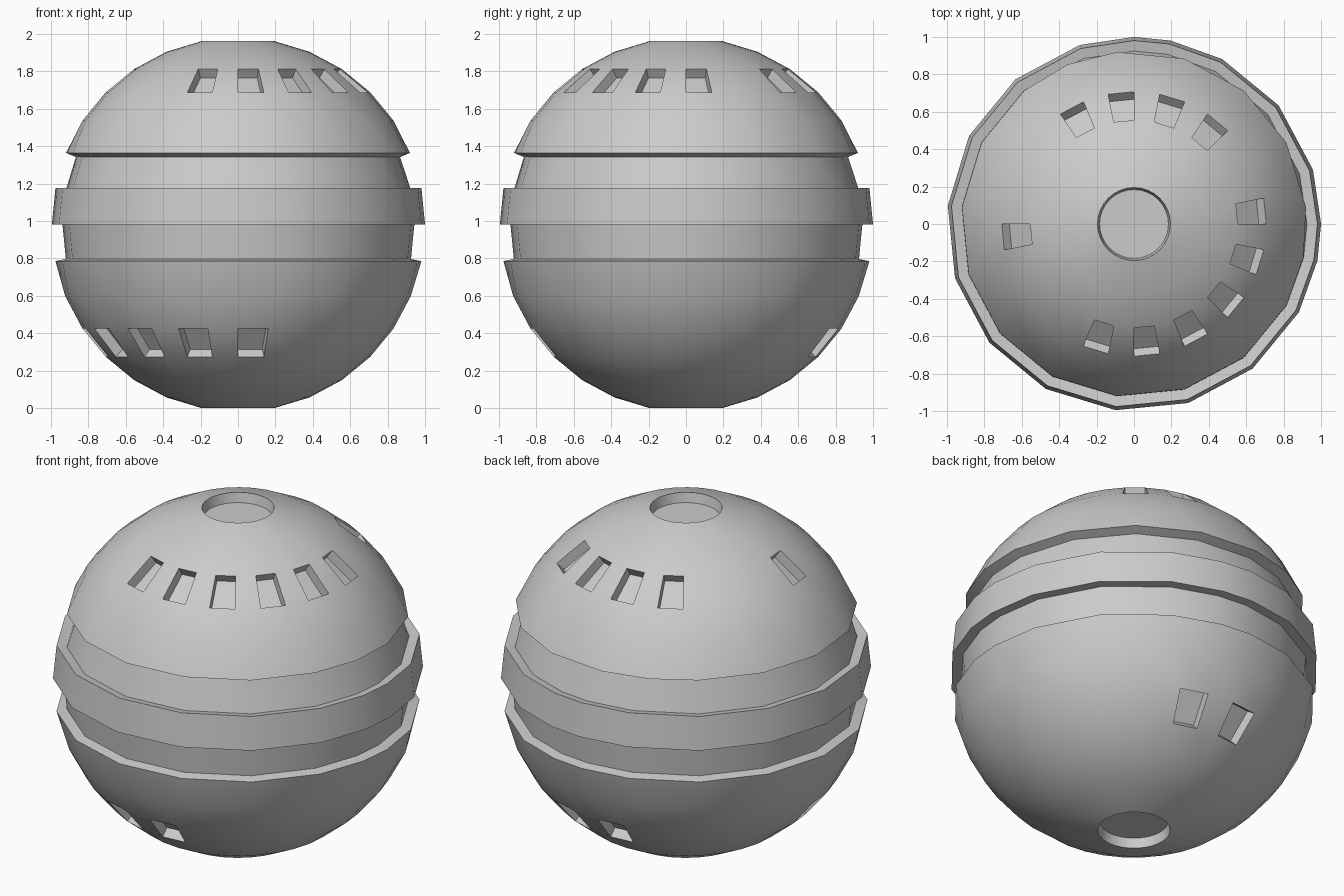
import bpy, bmesh, math
from mathutils import Vector

if "Cube" in bpy.data.objects:
    bpy.data.objects.remove(bpy.data.objects["Cube"])

SEG, ROWS = 32, 16          # sphere grid
STEP = 2 * math.pi / SEG
CZ = math.cos(math.pi / ROWS)   # centre height: flattened poles sit on z = 0
DEPTH = 0.943               # recess scale towards the centre


def column(row, j):
    """Column position; the rim and band rows are simplified by merging pairs."""
    if row == 6:
        if j in (10, 31):
            return j
        start = j - j % 2 if j < 10 else (j if j % 2 else j - 1)
        return start + 0.5
    if row in (7, 8, 9):
        if j in (0, 7, 8, 31):
            return j
        return (j if j % 2 else j - 1) + 0.5
    return j


bm = bmesh.new()

# Shared grid of points on the sphere (centred on the origin for now)
pts = {}


def point(row, j):
    c = column(row, j % SEG)
    if (row, c) not in pts:
        t, a = row * math.pi / ROWS, c * STEP
        pts[row, c] = bm.verts.new((math.sin(t) * math.cos(a),
                                    math.sin(t) * math.sin(a), math.cos(t)))
    return pts[row, c]


# Shell faces, remembered by row and column
shell = {}
for row in range(1, ROWS - 1):
    for j in range(SEG):
        loop = [point(row, j), point(row + 1, j), point(row + 1, j + 1), point(row, j + 1)]
        loop = list(dict.fromkeys(loop))
        if len(loop) > 2:
            shell[row, j] = bm.faces.new(loop)

# Flat end discs
top_disc = bm.faces.new([point(1, j) for j in range(SEG)])
bottom_disc = bm.faces.new([point(ROWS - 1, j) for j in reversed(range(SEG))])

# Recessed areas: end discs, two grooves and the rows of small windows
recess = {top_disc, bottom_disc}
recess |= {f for (row, j), f in shell.items() if row in (6, 8)}
recess |= {shell[3, j] for j in (0, 4, 6, 8, 10, 16, 22, 24, 26, 28, 30)}
recess |= {shell[11, j] for j in (6, 8, 16, 18, 20, 22, 24)}

inner = {}


def sunk(v):
    if v not in inner:
        inner[v] = bm.verts.new(v.co * DEPTH)
    return inner[v]


floors = [list(f.verts) for f in recess]
walls = []
for f in recess:
    for lp in f.loops:
        if sum(g in recess for g in lp.edge.link_faces) == 1:
            walls.append((lp.vert, lp.link_loop_next.vert))
bmesh.ops.delete(bm, geom=list(recess), context='FACES_ONLY')
for vs in floors:
    bm.faces.new([sunk(v) for v in vs])
for a, b in walls:
    bm.faces.new([a, b, sunk(b), sunk(a)])

bmesh.ops.recalc_face_normals(bm, faces=bm.faces)
bmesh.ops.translate(bm, verts=bm.verts, vec=Vector((0, 0, CZ)))

mesh = bpy.data.meshes.new("grooved_sphere")
bm.to_mesh(mesh)
bm.free()
obj = bpy.data.objects.new("grooved_sphere", mesh)
bpy.context.collection.objects.link(obj)

# Smooth curved surfaces, crisp recess edges
bpy.context.view_layer.objects.active = obj
obj.select_set(True)
bpy.ops.object.shade_smooth_by_angle(angle=math.radians(30))
